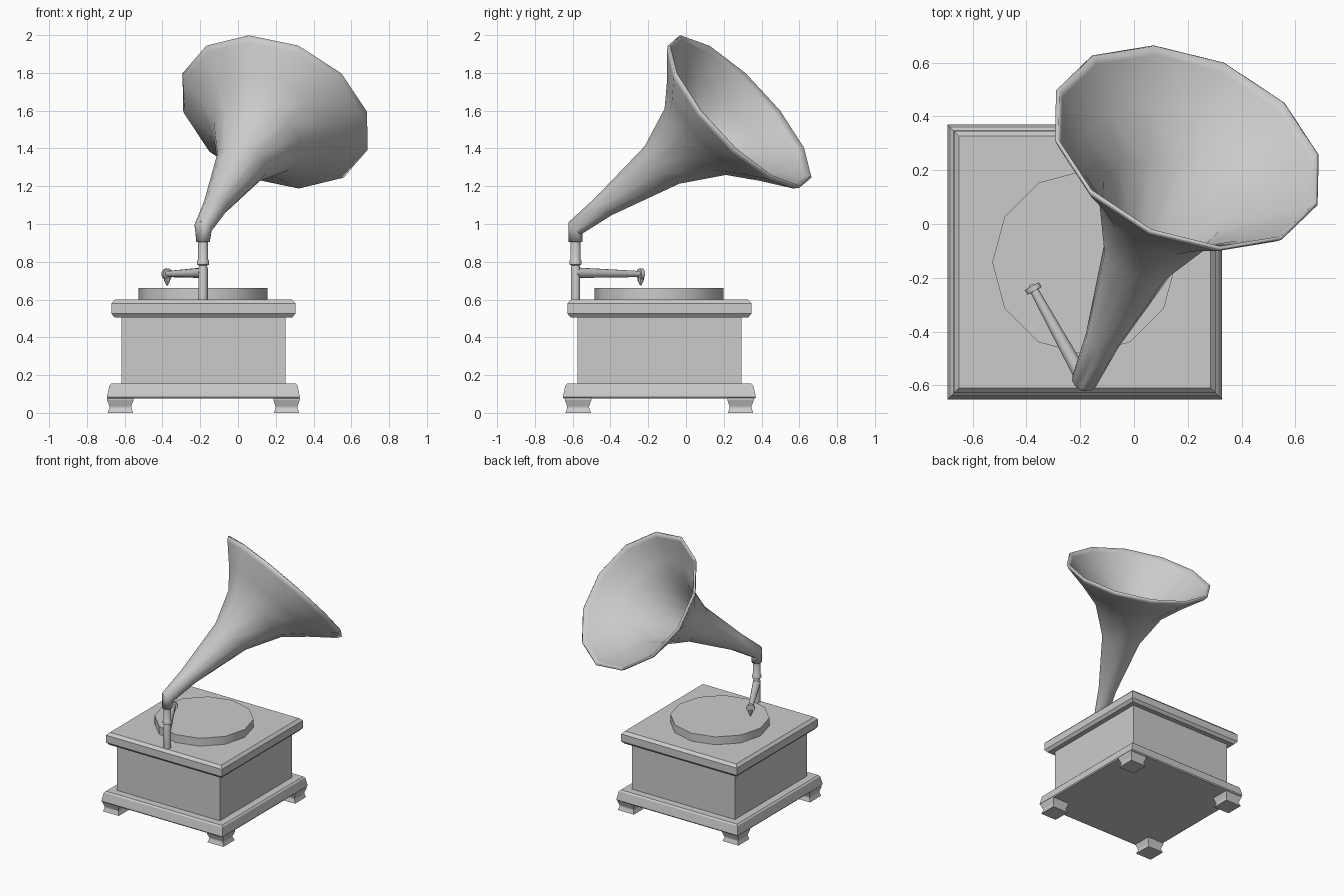
import bpy, math
from math import cos, sin, radians, pi
from mathutils import Vector

if "Cube" in bpy.data.objects:
    bpy.data.objects.remove(bpy.data.objects["Cube"])

CX, CY = -0.183, -0.141          # cabinet centre
POST = Vector((-0.185, -0.585, 0))


def loft(name, rings, caps=True, smooth=True):
    """Skin a list of equal-length vertex rings."""
    n = len(rings[0])
    verts = [v for r in rings for v in r]
    faces = [(i*n + j, i*n + (j+1) % n, (i+1)*n + (j+1) % n, (i+1)*n + j)
             for i in range(len(rings) - 1) for j in range(n)]
    if caps:
        faces.append(tuple(reversed(range(n))))
        faces.append(tuple(range((len(rings)-1)*n, len(rings)*n)))
    me = bpy.data.meshes.new(name)
    me.from_pydata(verts, [], faces)
    ob = bpy.data.objects.new(name, me)
    bpy.context.collection.objects.link(ob)
    if smooth:
        bpy.ops.object.select_all(action='DESELECT')
        ob.select_set(True)
        bpy.context.view_layer.objects.active = ob
        bpy.ops.object.shade_smooth_by_angle(angle=radians(40))
    return ob


def ring(centre, axis_a, axis_b, r, n=12):
    return [centre + r*(cos(2*pi*i/n)*axis_a + sin(2*pi*i/n)*axis_b) for i in range(n)]


def square_stack(name, x, y, profile):
    """Square moulding from (half width, z) pairs."""
    return loft(name, [[Vector((x + sx*h, y + sy*h, z))
                        for sx, sy in ((-1, -1), (1, -1), (1, 1), (-1, 1))]
                       for h, z in profile], smooth=False)


def lathe(name, origin, direction, profile, n=12):
    """Round part from (radius, distance along direction) pairs."""
    d = Vector(direction).normalized()
    a = Vector((1, 0, 0)) if abs(d.z) > 0.9 else d.cross(Vector((0, 0, 1))).normalized()
    b = d.cross(a)
    return loft(name, [ring(origin + d*t, a, b, r, n) for r, t in profile])


# Cabinet
square_stack("plinth", CX, CY, [(0.505, 0.075), (0.511, 0.083), (0.498, 0.145), (0.488, 0.155)])
square_stack("cabinet_body", CX, CY, [(0.434, 0.15), (0.434, 0.51)])
square_stack("lid", CX, CY, [(0.47, 0.505), (0.487, 0.525), (0.487, 0.58), (0.468, 0.60)])

# Feet
for sx, side in ((-1, "left"), (1, "right")):
    for sy, end in ((-1, "front"), (1, "back")):
        square_stack(f"{end}_{side}_foot", CX + sx*0.44, CY + sy*0.43,
                     [(0.067, 0), (0.058, 0.027), (0.058, 0.035), (0.07, 0.068), (0.07, 0.08)])

# Turntable
lathe("turntable", Vector((CX - 0.002, CY - 0.002, 0.59)), (0, 0, 1),
      [(0.342, 0), (0.342, 0.07)])

# Support post with collar
lathe("post", POST, (0, 0, 1),
      [(0.025, 0.59), (0.025, 0.765), (0.021, 0.78), (0.032, 0.785), (0.032, 0.805),
       (0.027, 0.812), (0.027, 0.93)])

# Tone arm, sound head and needle
start, tip = POST + Vector((0, 0, 0.742)), Vector((-0.375, -0.24, 0.735))
arm = tip - start
lathe("tone_arm", start, arm, [(0.028, 0), (0.016, arm.length)])
lathe("sound_head", tip, arm, [(0.03, -0.01), (0.03, 0.01)])
lathe("needle", tip, (0, 0, -1), [(0.018, 0.01), (0.016, 0.035), (0.004, 0.06)], 8)

# Horn: rings as (distance from post, z, tilt, radius) in one vertical plane
AZ = radians(66.3)
out, across, up = Vector((cos(AZ), sin(AZ), 0)), Vector((-sin(AZ), cos(AZ), 0)), Vector((0, 0, 1))
rings = []
for s, z, tilt, r in [(0, 0.905, 90, 0.036), (0, 0.98, 45, 0.048), (0.167, 1.097, 41, 0.066),
                      (0.51, 1.32, 40.5, 0.14), (0.708, 1.4475, 40.5, 0.247),
                      (0.82, 1.512, 40.5, 0.372), (0.927, 1.576, 40.5, 0.51),
                      (0.949, 1.595, 40.5, 0.531)]:
    t = radians(tilt)
    rings.append(ring(POST + out*s + up*z, across, up*cos(t) - out*sin(t), r))
horn = loft("horn", rings, caps=False)
# Thin wall grown inward
mod = horn.modifiers.new("wall", 'SOLIDIFY')
mod.thickness = 0.014
mod.offset = -1
